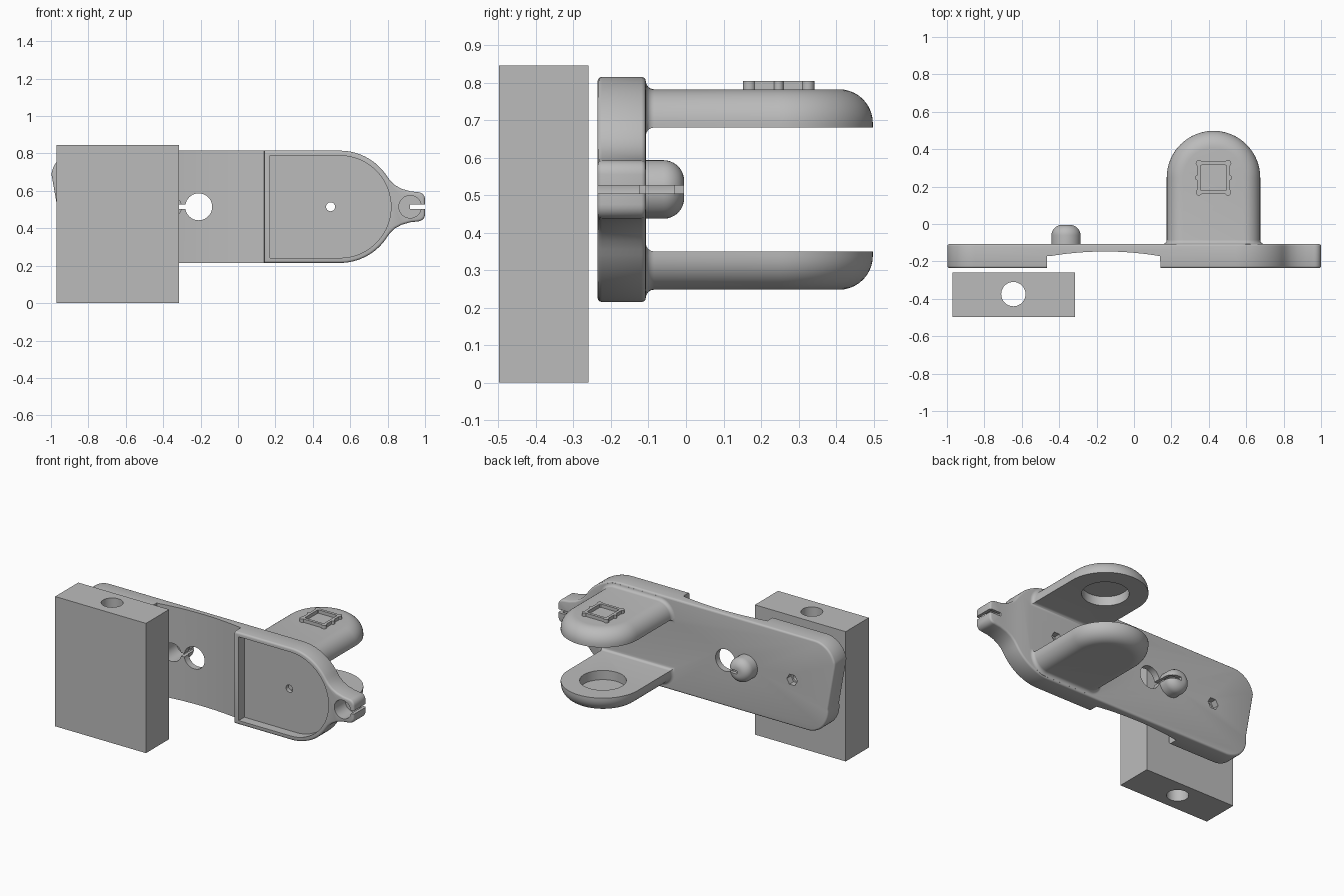
import bpy, bmesh, math

cube = bpy.data.objects.get("Cube")
if cube:
    bpy.data.objects.remove(cube, do_unlink=True)

GREY = (0.5, 0.5, 0.5, 1)
mat = bpy.data.materials.new("plain grey")
mat.diffuse_color = GREY
mat.use_nodes = True
mat.node_tree.nodes["Principled BSDF"].inputs["Base Color"].default_value = GREY

MID = 0.515              # height of the bracket's centre line
FRONT, BACK = -0.236, -0.107


def loft(name, rings):
    """Closed skin through rings of equal point count, capped at both ends."""
    bm = bmesh.new()
    loops = [[bm.verts.new(p) for p in ring] for ring in rings]
    n = len(loops[0])
    for a, b in zip(loops, loops[1:]):
        for i in range(n):
            j = (i + 1) % n
            bm.faces.new((a[i], a[j], b[j], b[i]))
    bm.faces.new(loops[0])
    bm.faces.new(loops[-1])
    bmesh.ops.recalc_face_normals(bm, faces=bm.faces)
    mesh = bpy.data.meshes.new(name)
    bm.to_mesh(mesh)
    bm.free()
    mesh.materials.append(mat)
    ob = bpy.data.objects.new(name, mesh)
    bpy.context.collection.objects.link(ob)
    return ob


def prism(name, pts, axis, lo, hi):
    """Extrude a profile: xz points along y, or xy points along z."""
    place = (lambda p, d: (p[0], d, p[1])) if axis == "y" else (lambda p, d: (p[0], p[1], d))
    return loft(name, [[place(p, d) for p in pts] for d in (lo, hi)])


def arc(cx, cy, r, start, end, n):
    angles = [math.radians(start + (end - start) * i / n) for i in range(n + 1)]
    return [(cx + r * math.cos(a), cy + r * math.sin(a)) for a in angles]


def circle(cx, cy, r, n=40):
    return arc(cx, cy, r, 0, 360, n)[:-1]


def rect(x0, y0, x1, y1):
    return [(x0, y0), (x1, y0), (x1, y1), (x0, y1)]


def activate(ob):
    bpy.ops.object.select_all(action="DESELECT")
    ob.select_set(True)
    bpy.context.view_layer.objects.active = ob


def combine(ob, other, operation):
    """Apply a boolean and discard the second object."""
    mod = ob.modifiers.new("boolean", "BOOLEAN")
    mod.operation, mod.solver, mod.object = operation, "EXACT", other
    activate(ob)
    bpy.ops.object.modifier_apply(modifier=mod.name)
    bpy.data.objects.remove(other, do_unlink=True)


def cut(ob, *args):
    combine(ob, prism("cutter", *args), "DIFFERENCE")


def smooth(ob):
    activate(ob)
    bpy.ops.object.shade_smooth_by_angle(angle=math.radians(35))


# Drilled block
block = prism("drilled_block", rect(-0.97, -0.498, -0.315, -0.26), "z", 0, 0.846)
cut(block, circle(-0.645, -0.375, 0.065), "z", -0.1, 1)
smooth(block)

# Back plate: round shoulder necking down to a small tab, slanted far end
shoulder = (arc(0.962, 0.555, 0.038, 0, 90, 6)
            + [(0.92, 0.598), (0.875, 0.611), (0.84, 0.63), (0.816, 0.652)]
            + arc(0.545, MID, 0.3, 32, 90, 16))
outline = (shoulder + arc(-0.85, 0.665, 0.15, 90, 170, 12)
           + arc(-0.797, 0.365, 0.15, 170, 270, 14)
           + [(x, 2 * MID - z) for x, z in reversed(shoulder)])
plate = prism("bracket_plate", outline, "y", FRONT, BACK)
bevel = plate.modifiers.new("rim", "BEVEL")
bevel.width, bevel.segments, bevel.use_clamp_overlap = 0.012, 3, False
bevel.limit_method, bevel.angle_limit = "ANGLE", math.radians(60)
activate(plate)
bpy.ops.object.modifier_apply(modifier=bevel.name)

# Shallow arched relief between the two thick ends
relief = [(-0.465, -0.4), (-0.465, -0.172)]
for i in range(25):
    t = i / 24
    relief.append((-0.45 + 0.59 * t, -0.172 + 0.1 * t * (1 - t)))
cut(plate, relief + [(0.143, -0.4)], "z", 0, 1)

# D-shaped pocket in the front of the wide end
pocket = [(0.17, MID + 0.273), (0.17, MID - 0.273)] + arc(0.545, MID, 0.273, -90, 90, 36)
cut(plate, pocket, "y", -0.4, -0.178)


# Domed post on the back
def post_ring(r, y):
    return [(x, y, z) for x, z in circle(POST_X, MID, r)]


POST_X, POST_R, ROUND = -0.363, 0.078, 0.055
rings = [post_ring(POST_R, -0.13)]
for a in range(0, 91, 10):
    c, s = math.cos(math.radians(a)), math.sin(math.radians(a))
    rings.append(post_ring(POST_R - ROUND * (1 - c), -0.005 - ROUND * (1 - s)))
combine(plate, loft("post", rings), "UNION")


# Two facing shelves, rounded on their outer side
SX, HALF, SHELF_Y, EDGE = 0.425, 0.25, 0.248, 0.09
INNER, OUTER = 0.165, 0.267      # distances from the centre line


def shelf(side):
    rings = []
    for level, inset in [(INNER, 0.0)] + [
            (OUTER - EDGE * (1 - math.sin(math.radians(a))),
             EDGE * (1 - math.cos(math.radians(a)))) for a in range(0, 91, 9)]:
        r = HALF - inset
        pts = [(SX - r, -0.125), (SX + r, -0.125)] + arc(SX, SHELF_Y, r, 0, 180, 40)
        rings.append([(x, y, MID + side * level) for x, y in pts])
    return loft("shelf", rings)


# Fillet where a shelf meets the plate
def root(side):
    rings = [None]
    for a in range(0, 91, 15):
        grow = 0.022 * (1 - math.sin(math.radians(a)))
        y = BACK + 0.022 * (1 - math.cos(math.radians(a)))
        w, r, top = HALF + grow, EDGE + grow, OUTER + grow
        pts = ([(SX - w, INNER - grow), (SX + w, INNER - grow)]
               + arc(SX + w - r, top - r, r, 0, 90, 10)
               + arc(SX - w + r, top - r, r, 90, 180, 10))
        rings.append([(x, y, MID + side * z) for x, z in pts])
    rings[0] = [(x, -0.12, z) for x, _, z in rings[1]]
    return loft("root", rings)


for side in (1, -1):
    combine(plate, shelf(side), "UNION")
    combine(plate, root(side), "UNION")
    ends = sorted((MID + side * 0.1, MID + side * (INNER + 0.06)))
    cut(plate, circle(SX, SHELF_Y, 0.138, 48), "z", *ends)

# Round through hole, and screw holes with hexagonal seats
cut(plate, circle(-0.21, MID, 0.072), "y", -0.4, -0.05)
for x in (0.495, -0.69):
    cut(plate, circle(x, MID, 0.024, 24), "y", -0.4, -0.05)
    cut(plate, circle(x, MID, 0.038, 6), "y", -0.15, -0.05)

# Slotted cord sockets in the post and the tab
for x, floor, reach in ((POST_X, -0.03, 0.13), (0.92, -0.125, 0.15)):
    cut(plate, circle(x, MID, 0.06), "y", -0.4, floor)
    cut(plate, rect(x, MID - 0.011, x + reach, MID + 0.011), "y", -0.4, 0.05)
smooth(plate)

# Raised square frame with beaded corners on the upper shelf
FY, SPAN, BAR = 0.247, 0.078, 0.009
LOW, HIGH = 0.775, 0.804
for s, end in ((-1, "first"), (1, "second")):
    c = SX + s * SPAN
    prism("frame_side_" + end, rect(c - BAR, FY - SPAN, c + BAR, FY + SPAN), "z", LOW, HIGH)
    c = FY + s * SPAN
    prism("frame_rail_" + end, rect(SX - SPAN, c - BAR, SX + SPAN, c + BAR), "z", LOW, HIGH)
    for t in (-1, 1):
        smooth(prism("frame_bead", circle(SX + s * SPAN, FY + t * SPAN, 0.017, 16), "z", LOW, HIGH))
    smooth(prism("frame_stud", circle(SX + s * (SPAN + 0.008), FY, 0.013, 16), "z", LOW, HIGH))
